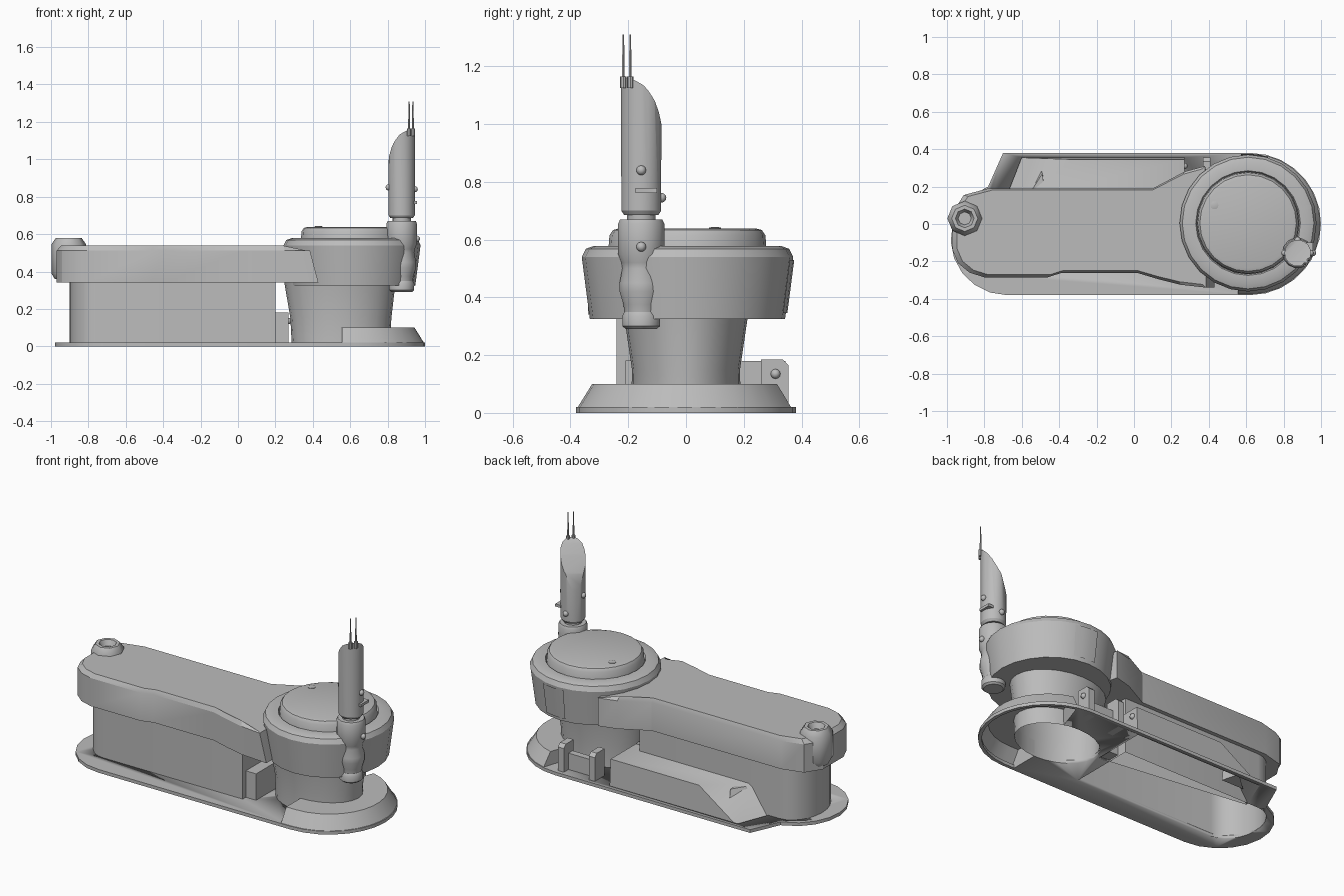
import bpy, bmesh, math
from mathutils import Vector

if bpy.data.objects.get("Cube"):
    bpy.data.objects.remove(bpy.data.objects["Cube"])

gray = bpy.data.materials.new("plain_gray")
gray.use_nodes = True
gray.diffuse_color = (0.5, 0.5, 0.5, 1)
gray.node_tree.nodes["Principled BSDF"].inputs["Base Color"].default_value = (0.5, 0.5, 0.5, 1)


def finish(name, bm, angle=32):
    bmesh.ops.recalc_face_normals(bm, faces=bm.faces)
    mesh = bpy.data.meshes.new(name)
    bm.to_mesh(mesh)
    bm.free()
    mesh.materials.append(gray)
    ob = bpy.data.objects.new(name, mesh)
    bpy.context.collection.objects.link(ob)
    bpy.ops.object.select_all(action='DESELECT')
    ob.select_set(True)
    bpy.context.view_layer.objects.active = ob
    bpy.ops.object.shade_smooth_by_angle(angle=math.radians(angle))
    return ob


def loft(rings, bottom=True, top=True, closed=True):
    """Skin a stack of equal-length 3D rings."""
    bm = bmesh.new()
    rows = [[bm.verts.new(p) for p in ring] for ring in rings]
    n = len(rows[0])
    for a, b in zip(rows, rows[1:]):
        for i in range(n if closed else n - 1):
            j = (i + 1) % n
            bm.faces.new((a[i], a[j], b[j], b[i]))
    if bottom:
        bm.faces.new(rows[0])
    if top:
        bm.faces.new(rows[-1])
    return bm


def flat(points, z):
    return [(x, y, z) for x, y in points]


def ellipse(cx, cy, rx, ry, n=24, start=0, end=360):
    m = n if end - start == 360 else n - 1
    angles = [math.radians(start + (end - start) * i / m) for i in range(n)]
    return [(cx + rx * math.cos(a), cy + ry * math.sin(a)) for a in angles]


def lathe(name, center, profile, n=20, angle=32):
    return finish(name, loft([flat(ellipse(*center, r, r, n), z) for r, z in profile]), angle)


def box(name, lo, hi):
    (x0, y0, z0), (x1, y1, z1) = lo, hi
    outline = [(x0, y0), (x1, y0), (x1, y1), (x0, y1)]
    return finish(name, loft([flat(outline, z0), flat(outline, z1)]))


def ball(name, pos, r):
    bm = bmesh.new()
    bmesh.ops.create_uvsphere(bm, u_segments=10, v_segments=6, radius=r)
    bmesh.ops.translate(bm, verts=bm.verts, vec=pos)
    return finish(name, bm, 60)


def rim_arc(r):
    return [(0.555, -r)] + ellipse(0.62, 0, r, r, 15, -90, 76)


# Outlines of the hollow standing parts
body_line = [(0.2, -0.24), (0.2, 0.165)] + ellipse(-0.75, -0.037, 0.15, 0.203, 13, 90, 270)
column_low = ellipse(0.55, 0, 0.262, 0.19)
housing_low = [(-0.68, 0.15), (0.27, 0.02), (0.27, 0.355), (-0.6, 0.355)]
housing_top = [(-0.56, 0.15), (0.27, 0.02), (0.27, 0.345), (-0.33, 0.345)]
rim_inner = ellipse(0.55, 0, 0.262, 0.187, 16, -89, 68)

# Base plate with the cavities cut through
plate_line = ([(-0.7, 0.38), (-0.78, 0.2)] + ellipse(-0.68, -0.08, 0.3, 0.3, 9, 130, 270)
              + ellipse(0.62, 0, 0.38, 0.38, 15, -90, 90))
plate = finish("base_plate", loft([flat(plate_line, 0), flat(plate_line, 0.02)]))
cuts = {"body": body_line, "column": column_low, "housing": housing_low,
        "rim": rim_arc(0.36) + rim_inner[::-1]}
for tag, line in cuts.items():
    cutter = finish(tag + "_cutter", loft([flat(line, -0.1), flat(line, 0.1)]))
    cutter.hide_render = True
    cutter.hide_set(True)
    mod = plate.modifiers.new(tag, 'BOOLEAN')
    mod.operation, mod.object = 'DIFFERENCE', cutter

# Raised hollow rim reaching in to the column
rim_rings = [flat(rim_arc(0.376), 0.018), flat(rim_arc(0.325), 0.1), flat(rim_inner, 0.1), flat(rim_inner, 0.015)]
rim = loft(rim_rings, False, False, closed=False)
rim.verts.ensure_lookup_table()
count = len(rim_inner)
for end in (0, count - 1):
    rim.faces.new([rim.verts[end + count * k] for k in range(4)])
finish("base_rim", rim)

# Lower body, rear housing and column, all open underneath
finish("lower_body", loft([flat(body_line, 0), flat(body_line, 0.42)], bottom=False))
finish("rear_housing", loft([flat(housing_low, 0), flat(housing_top, 0.18)], bottom=False), 60)
finish("housing_wedge", loft([flat([(-0.62, 0.19), (-0.47, 0.19), (-0.5, 0.3)], 0.06),
                              flat([(-0.54, 0.19), (-0.48, 0.19), (-0.49, 0.27)], 0.17)]))
box("body_link", (0.19, -0.21, 0.01), (0.27, 0.1, 0.182))
column = [flat(column_low, 0), flat(ellipse(0.55, 0, 0.27, 0.187), 0.15),
          flat(ellipse(0.545, 0, 0.297, 0.215), 0.34)]
finish("column", loft(column, bottom=False))

# Rear bracket beside the column
for x in (0.39, 0.6):
    side = [(0.26, 0), (0.355, 0), (0.355, 0.165), (0.335, 0.185), (0.26, 0.185)]
    finish("bracket_post", loft([[(x + d, y, z) for y, z in side] for d in (-0.02, 0.02)]))
box("bracket_bar", (0.39, 0.27, 0.02), (0.6, 0.31, 0.12))
for x in (0.27, 0.62):
    ball("bracket_bolt", (x, 0.31, 0.135), 0.017)

# Long upper shell, waisted in front and flaring to the turret
shell_low = [(-0.8, -0.285), (-0.46, -0.285), (-0.39, -0.262), (0.02, -0.262), (0.13, -0.295),
             (0.25, -0.325), (0.43, -0.34), (0.43, 0.1), (0.38, 0.31), (0.27, 0.28), (0.1, 0.19),
             (-0.78, 0.19), (-0.91, 0.155), (-0.97, 0.06), (-0.97, -0.14), (-0.94, -0.21), (-0.88, -0.26)]
shell_mid = [(min(x, 0.385), y) for x, y in shell_low]
crest = [(min(x, 0.375) * 0.975, y * 0.95, 0.512 if x > 0.3 else 0.538) for x, y in shell_low]
finish("upper_shell", loft([flat(shell_low, 0.34), flat(shell_mid, 0.512), crest]), 25)

# Faceted post at the narrow end
lathe("end_post", (-0.905, 0.03),
      [(0.075, 0.36), (0.093, 0.39), (0.093, 0.545), (0.07, 0.578), (0.05, 0.578), (0.035, 0.545)], 8, 50)

# Turret ring, panel and lid
hub = (0.61, 0.005)
ring_profile = [(0.338, 0.325), (0.366, 0.54), (0.352, 0.568), (0.325, 0.578), (0.28, 0.578), (0.27, 0.56)]
lathe("turret_ring", hub, ring_profile, 24)
lathe("turret_lid", hub, [(0.275, 0.55), (0.27, 0.615), (0.258, 0.633), (0.24, 0.638)], 24)
lathe("lid_button", (0.43, 0.1), [(0.022, 0.63), (0.022, 0.641), (0.014, 0.643)], 10)
panel = [flat(ellipse(*hub, r, r, 4, 73, 96), z) for r, z in ((0.346, 0.345), (0.37, 0.53))]
finish("ring_panel", loft(panel, False, False, closed=False))

# Antenna sleeve and neck
mast = (0.875, -0.155)
lathe("antenna_sleeve", mast, [(0.055, 0.29), (0.066, 0.3), (0.068, 0.335), (0.06, 0.35), (0.063, 0.375),
                               (0.077, 0.42), (0.077, 0.45), (0.067, 0.5), (0.07, 0.52), (0.082, 0.55),
                               (0.082, 0.655), (0.075, 0.67)], 14)
lathe("antenna_neck", mast, [(0.05, 0.66), (0.05, 0.7)], 14)

# Antenna barrel, its head cut by sloping planes
barrel = [(0.06, 0.685), (0.07, 0.7), (0.071, 1.165)]
bm = loft([flat(ellipse(*mast, r, r, 18), z) for r, z in barrel])
u = Vector((-0.7, 0.7, 0))
points = [(0.071, 0.89), (0.05, 0.985), (0.0, 1.075), (-0.04, 1.13), (-0.071, 1.158)]
for (u0, z0), (u1, z1) in zip(points, points[1:]):
    normal = u * (z1 - z0) + Vector((0, 0, u0 - u1))
    spot = Vector((*mast, z0)) + u * u0
    bmesh.ops.bisect_plane(bm, geom=bm.verts[:] + bm.edges[:] + bm.faces[:],
                           plane_co=spot, plane_no=normal, clear_outer=True)
    bmesh.ops.holes_fill(bm, edges=[e for e in bm.edges if e.is_boundary])
finish("antenna_barrel", bm)

# Antenna prongs and small fittings
for x, y in ((0.915, -0.217), (0.935, -0.193)):
    lathe("prong_socket", (x, y), [(0.011, 1.125), (0.011, 1.165)], 8)
    lathe("prong", (x, y), [(0.006, 1.15), (0.003, 1.31)], 6)
for dx, dy, z in ((0.07, 0, 0.84), (0.082, 0, 0.575), (-0.07, 0, 0.85), (0, 0.07, 0.745)):
    ball("antenna_bolt", (mast[0] + dx, mast[1] + dy, z), 0.017)
box("antenna_tab", (0.92, -0.175, 0.762), (0.957, -0.1, 0.778))
